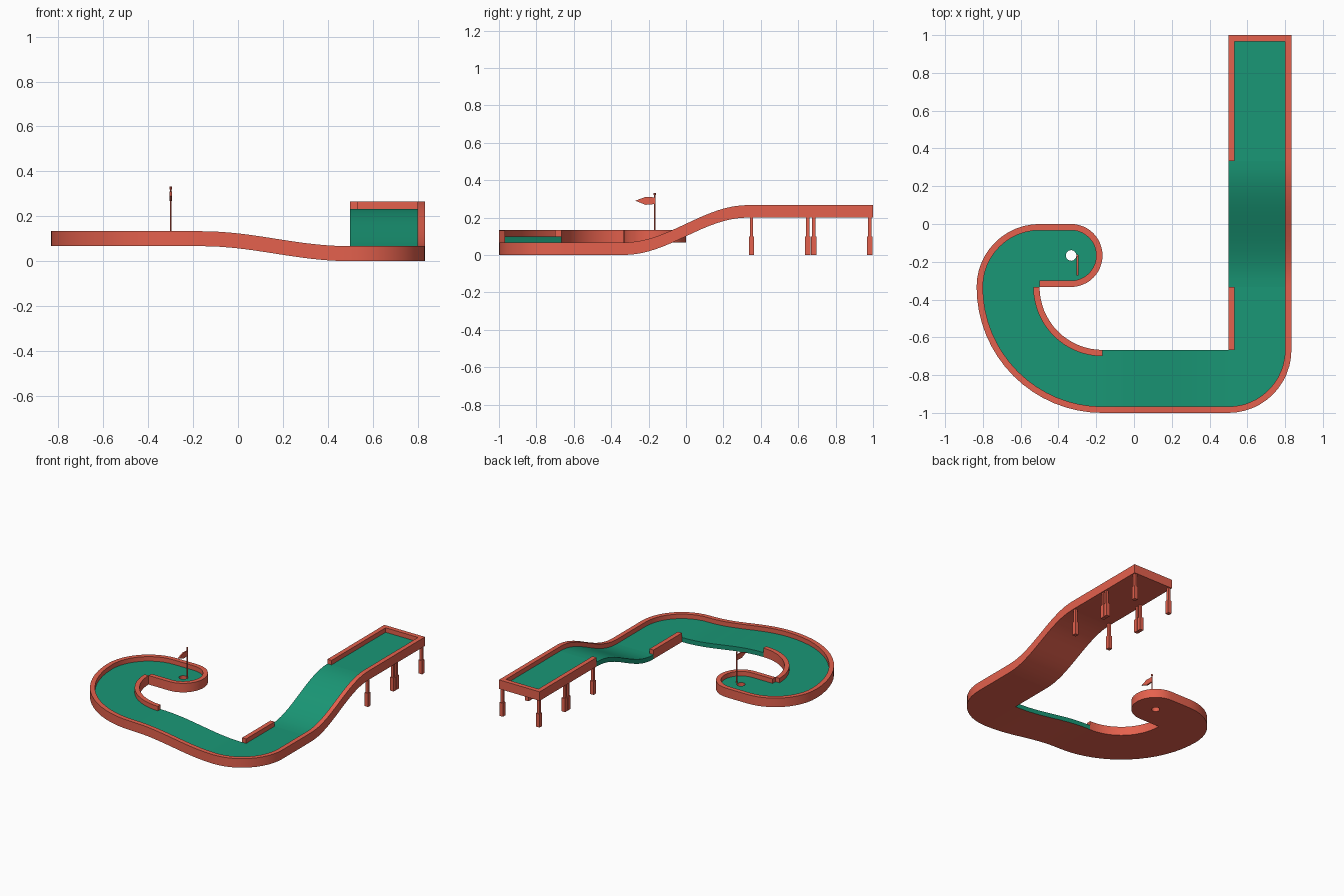
import bpy, bmesh
from math import sin, cos, pi, atan2, radians
from mathutils import Vector

if "Cube" in bpy.data.objects:
    bpy.data.objects.remove(bpy.data.objects["Cube"])

T = 1 / 3        # tile size
W = T / 10       # wall thickness and floor thickness
H = 2 * W        # wall height


def material(name, col):
    m = bpy.data.materials.new(name)
    m.diffuse_color = col
    m.use_nodes = True
    m.node_tree.nodes["Principled BSDF"].inputs["Base Color"].default_value = m.diffuse_color
    return m


RED = material("red", (0.78, 0.12, 0.075, 1))
GREEN = material("green", (0.01, 0.31, 0.18, 1))


def finish(bm, name):
    bmesh.ops.remove_doubles(bm, verts=bm.verts, dist=1e-5)
    bmesh.ops.recalc_face_normals(bm, faces=bm.faces)
    me = bpy.data.meshes.new(name)
    bm.to_mesh(me)
    bm.free()
    me.materials.append(RED)
    me.materials.append(GREEN)
    ob = bpy.data.objects.new(name, me)
    bpy.context.collection.objects.link(ob)
    bpy.ops.object.select_all(action='DESELECT')
    ob.select_set(True)
    bpy.context.view_layer.objects.active = ob
    bpy.ops.object.shade_smooth_by_angle(angle=radians(30))
    return ob


def strip(name, a, b, zs, h, top=0, side=0, closed=False):
    """Solid band between two plan lines, following the heights zs."""
    bm = bmesh.new()
    rings = []
    for p, q, z in zip(a, b, zs):
        rings.append([bm.verts.new((v[0], v[1], zz)) for v, zz in
                      ((p, z), (q, z), (q, z + h), (p, z + h))])
    n = len(rings)
    for i in range(n if closed else n - 1):
        r, s = rings[i], rings[(i + 1) % n]
        for k in range(4):
            f = bm.faces.new((r[k], r[(k + 1) % 4], s[(k + 1) % 4], s[k]))
            f.material_index = (0, side, top, side)[k]
    if not closed:
        for r in (rings[0], rings[-1]):
            bm.faces.new(r).material_index = side
    return finish(bm, name)


def box(name, x0, x1, y0, y1, z0, z1):
    strip(name, [(x0, y0), (x0, y1)], [(x1, y0), (x1, y1)], [z0, z0], z1 - z0)


def straight(o0, o1, i0, i1, z0, z1):
    """Stations (outer, inner, height); eased when the height changes."""
    n = 1 if z0 == z1 else 16
    out = []
    for k in range(n + 1):
        t = k / n
        out.append((Vector(o0).lerp(Vector(o1), t), Vector(i0).lerp(Vector(i1), t),
                    z0 + (z1 - z0) * (1 - cos(pi * t)) / 2))
    return out


def curve(c, ro, ri, a0, a1, z, n=12):
    out = []
    for k in range(n + 1):
        a = radians(a0 + (a1 - a0) * k / n)
        d = Vector((cos(a), sin(a)))
        out.append((Vector(c) + d * ro, Vector(c) + d * ri, z))
    return out


def inset(p, q):
    return p + (q - p).normalized() * W


# Course pieces in playing order: name, stations, has inner wall
R, L, Z1, Z2 = 2.5 * T, 1.5 * T, 0.2, H
pieces = [
    ("start", straight((R, 1), (R, T), (L, 1), (L, T), Z1, Z1), True),
    ("ramp", straight((R, T), (R, -T), (L, T), (L, -T), Z1, 0), False),
    ("middle", straight((R, -T), (R, -2 * T), (L, -T), (L, -2 * T), 0, 0), True),
    ("corner", curve((L, -2 * T), T, 0, 0, -90, 0), False),
    ("low_ramp", straight((L, -1), (-T / 2, -1), (L, -2 * T), (-T / 2, -2 * T), 0, Z2), False),
    ("wide_bend", curve((-T / 2, -T), 2 * T, T, 270, 180, Z2, 16), True),
    ("last_bend", curve((-L, -T), T, 0, 180, 90, Z2), False),
]
outer, outer_in, heights = [], [], []
for name, st, walled in pieces:
    o = [s[0] for s in st]
    i = [s[1] for s in st]
    z = [s[2] for s in st]
    oi = [inset(p, q) for p, q in zip(o, i)]
    ii = [inset(q, p) for p, q in zip(o, i)]
    k = 0 if not outer else 1
    outer += o[k:]
    outer_in += oi[k:]
    heights += z[k:]
    fo, fi = list(oi), list(ii if walled else i)
    if name == "start":
        fo[0] = fo[0] - Vector((0, W))
        fi[0] = fi[0] - Vector((0, W))
    strip(name + "_floor", fo, fi, z, W, 1, 1)
    if walled:
        strip(name + "_inner_wall", i, ii, z, H)

# Outer wall continues round the hole and back to the last bend
hole = Vector((-T, -T / 2))
for k in range(25):
    a = pi / 2 - pi * k / 24
    d = Vector((cos(a), sin(a)))
    outer.append(hole + d * T / 2)
    outer_in.append(hole + d * (T / 2 - W))
outer.append(Vector((-L, -T)))
outer_in.append(Vector((-L, -T + W)))
heights += [Z2] * 26
strip("outer_wall", outer, outer_in, heights, H)
box("end_wall", L + W, R - W, 1 - W, 1, Z1, Z1 + H)

# Hole floor: ring from the cup edge to the tile edge
hy, hx = T / 2 - W, T / 2
ca = atan2(hy, -hx)
angles = sorted([-pi / 2 + pi * k / 24 for k in range(25)]
                + [pi / 2 + (ca - pi / 2) * k / 6 for k in range(1, 7)]
                + [ca + (2 * pi - 2 * ca) * k / 6 for k in range(1, 7)]
                + [2 * pi - ca + (ca - pi / 2) * k / 6 for k in range(1, 6)])
cup, edge = [], []
for a in angles:
    d = Vector((cos(a), sin(a)))
    r = hy if d.x > -1e-6 else min(hx / -d.x, hy / max(abs(d.y), 1e-6))
    cup.append(hole + d * 0.028)
    edge.append(hole + d * r)
strip("hole_floor", cup, edge, [Z2] * len(cup), W, 1, 0, closed=True)

# Legs under the two raised tiles
for x in (L + W / 2, R - W / 2):
    for y in (T + W / 2, 2 * T - W / 2, 2 * T + W / 2, 1 - W / 2):
        box("leg_foot", x - .0145, x + .0145, y - .0145, y + .0145, 0, 0.1)
        box("leg_post", x - .009, x + .009, y - .009, y + .009, 0.1, Z1)


# Flag pole with cap, and pennant
def rod(name, x, y, r, z0, z1):
    bpy.ops.mesh.primitive_cylinder_add(vertices=8, radius=r, depth=z1 - z0,
                                        location=(x, y, (z0 + z1) / 2))
    bpy.context.object.name = name
    bpy.context.object.data.materials.append(RED)


px, py = -0.3, -T / 2
rod("flag_pole", px, py, 0.004, Z2 + W, 0.325)
rod("pole_cap", px, py, 0.006, 0.32, 0.332)
bm = bmesh.new()
f = bm.faces.new([bm.verts.new((px - .005, y, z)) for y, z in
                  ((py, .272), (py - .05, .268), (py - .105, .29), (py - .05, .31), (py, .308))])
ext = bmesh.ops.extrude_face_region(bm, geom=[f], use_keep_orig=True)
bmesh.ops.translate(bm, vec=(.01, 0, 0),
                    verts=[v for v in ext["geom"] if isinstance(v, bmesh.types.BMVert)])
finish(bm, "flag")
